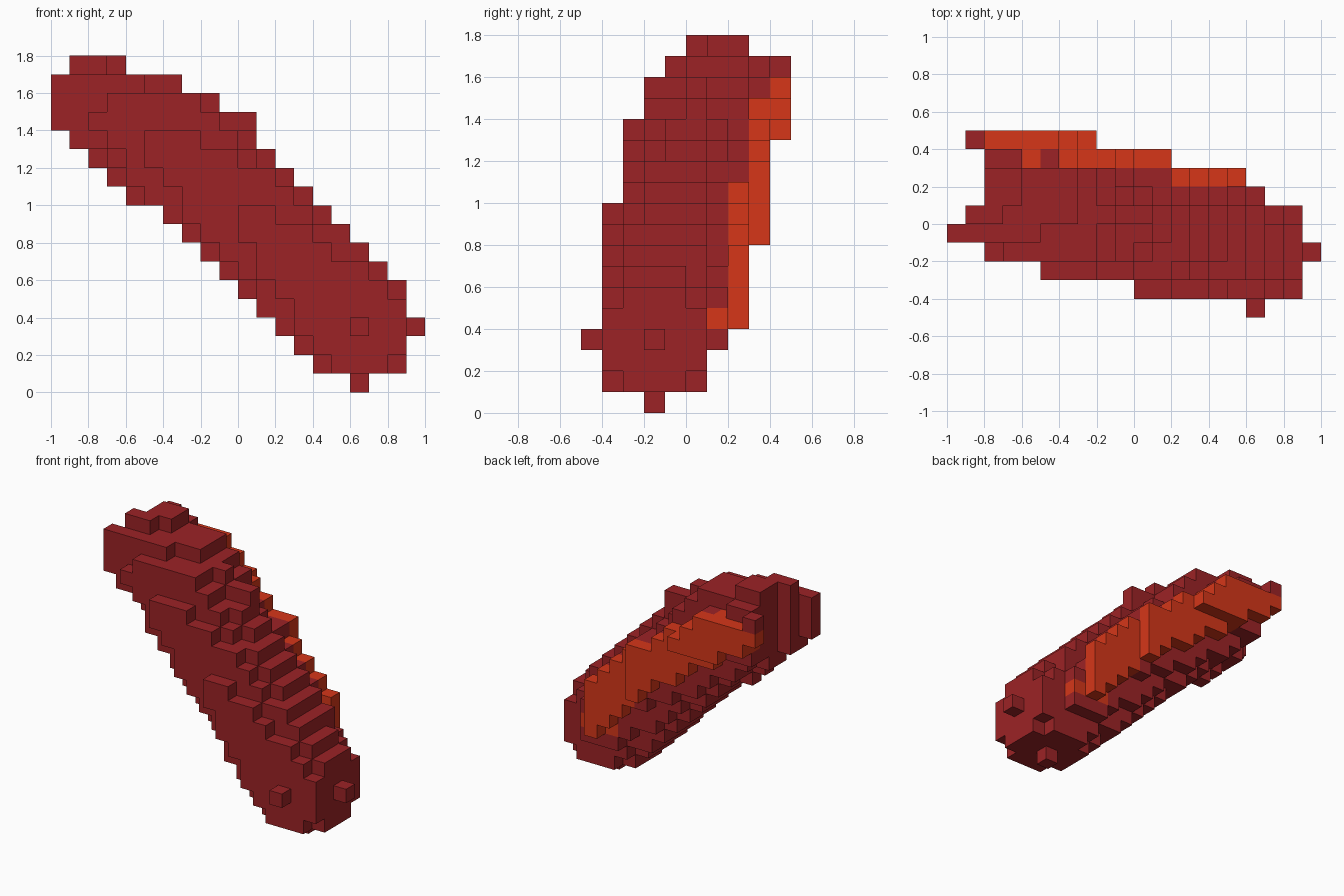
import bpy
import bmesh
from mathutils import Vector
from mathutils.geometry import intersect_point_line

CELL = 0.1
NX, NY, NZ = 20, 10, 18

# Paths through the block grid: a thick bent tube and a thin strip on its back
body_path = [Vector(p) for p in ((16, 3, 3), (10, 4.2, 9), (7.9, 4.7, 10.6),
                                 (5, 5.2, 13.6), (1.6, 5.9, 15.8))]
strip_path = [Vector(p) for p in ((15, 6.4, 5), (11.2, 7.5, 9.4), (2.2, 8.8, 15.3))]
BODY_R, STRIP_R = 3.25, 1.5

# Block limits: x per layer, y per layer, x per depth row
front_profile = [(16, 16), (14, 18), (13, 18), (12, 19), (11, 18), (10, 18),
                 (9, 17), (8, 16), (7, 15), (6, 14), (4, 13), (3, 12),
                 (2, 11), (1, 10), (0, 9), (0, 8), (0, 6), (1, 3)]
side_profile = [(3, 3), (1, 5), (1, 5), (0, 6), (1, 7), (1, 7),
                (1, 7), (1, 7), (1, 8), (1, 8), (2, 8), (2, 8),
                (2, 8), (2, 9), (3, 9), (3, 9), (4, 8), (5, 7)]
top_profile = [(16, 16), (10, 18), (5, 18), (2, 19), (0, 18),
               (1, 18), (2, 16), (2, 15), (2, 11), (1, 7)]

# Single dark blocks that stand out, and notches in the upper end
bumps = {(1, 9, 16), (10, 5, 14), (5, 8, 15)}
notches = {(4, 8, 16), (5, 8, 16), (6, 8, 16), (5, 4, 16), (6, 4, 16),
           (2, 3, 15), (3, 5, 17)}


def path_distance(point, path):
    best = 1e9
    for a, b in zip(path, path[1:]):
        _, t = intersect_point_line(point, a, b)
        best = min(best, (point - a.lerp(b, max(0, min(1, t)))).length)
    return best


def inside(value, limits):
    return limits[0] <= value <= limits[1]


def make_material(name, color):
    mat = bpy.data.materials.new(name)
    mat.use_nodes = True
    mat.diffuse_color = color
    mat.node_tree.nodes["Principled BSDF"].inputs["Base Color"].default_value = color
    return mat


def build_blocks(name, cells, solid, mat):
    """Make a mesh from the exposed sides of a set of grid cells."""
    bm = bmesh.new()
    corners = {}

    def vert(p):
        if p not in corners:
            x, y, z = p
            corners[p] = bm.verts.new(((x - NX / 2) * CELL, (y - NY / 2) * CELL, z * CELL))
        return corners[p]

    for cell in sorted(cells):
        for axis in range(3):
            u, v = (axis + 1) % 3, (axis + 2) % 3
            for side in (0, 1):
                near = list(cell)
                near[axis] += 2 * side - 1
                if tuple(near) in solid:
                    continue
                ring = []
                for du, dv in ((0, 0), (1, 0), (1, 1), (0, 1)):
                    p = list(cell)
                    p[axis] += side
                    p[u] += du
                    p[v] += dv
                    ring.append(vert(tuple(p)))
                bm.faces.new(ring if side else ring[::-1])
    mesh = bpy.data.meshes.new(name)
    bm.to_mesh(mesh)
    bm.free()
    mesh.materials.append(mat)
    obj = bpy.data.objects.new(name, mesh)
    bpy.context.collection.objects.link(obj)


cube = bpy.data.objects.get("Cube")
if cube:
    bpy.data.objects.remove(cube, do_unlink=True)

# Sort the blocks into the body and the strip
body, strip = set(bumps), set()
for z in range(NZ):
    strip_row = 6 if z < 5 else 7 if z < 11 else 8
    for y in range(NY):
        for x in range(NX):
            cell = (x, y, z)
            if cell in bumps or cell in notches:
                continue
            if not (inside(x, front_profile[z]) and inside(y, side_profile[z])
                    and inside(x, top_profile[y])):
                continue
            p = Vector(cell)
            in_strip = path_distance(p, strip_path) <= STRIP_R
            if in_strip and y >= strip_row and z < 16:
                strip.add(cell)
            elif y < 9 and (path_distance(p, body_path) <= BODY_R or (in_strip and y == 7)):
                body.add(cell)

solid = body | strip
build_blocks("body", body, solid, make_material("dark red", (0.332, 0.0165, 0.019, 1)))
build_blocks("back_strip", strip, solid, make_material("orange red", (0.672, 0.037, 0.0095, 1)))
